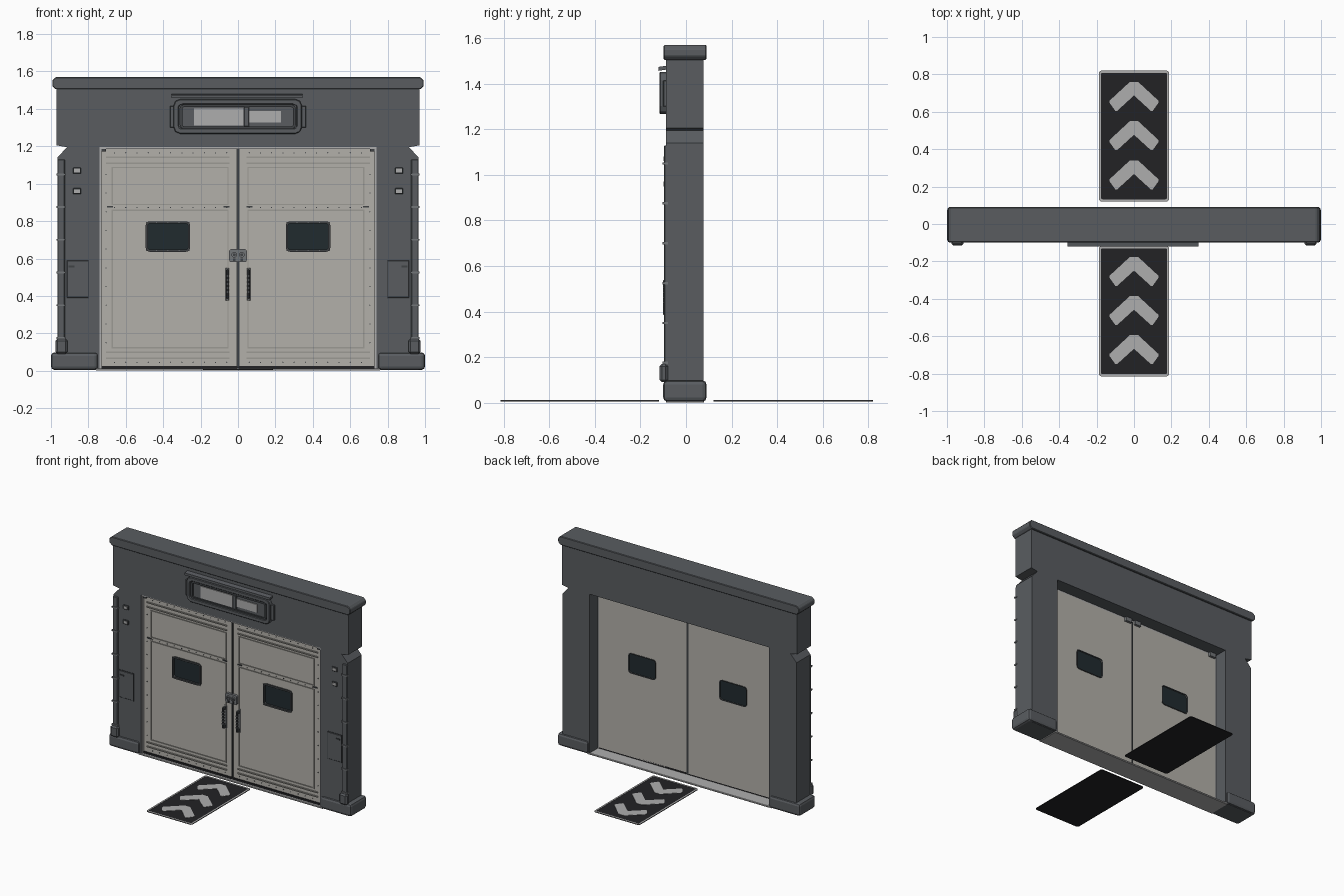
import bpy, bmesh
from math import pi, cos, sin, radians
from mathutils import Matrix, Vector

if "Cube" in bpy.data.objects:
    bpy.data.objects.remove(bpy.data.objects["Cube"])


def mat(name, r, g, b):
    m = bpy.data.materials.new(name)
    m.diffuse_color = (r, g, b, 1)
    m.use_nodes = True
    m.node_tree.nodes["Principled BSDF"].inputs["Base Color"].default_value = m.diffuse_color
    return m


FRAME = mat("frame_grey", .10, .108, .118)
TRIM = mat("dark_trim", .05, .055, .06)
DOOR = mat("door_paint", .45, .435, .40)
LINE = mat("door_moulding", .33, .32, .295)
GLASS = mat("glass", .015, .024, .028)
BLACK = mat("rubber", .016, .016, .018)
LIGHT = mat("light_grey", .42, .42, .42)
STEEL = mat("steel", .17, .18, .19)


def finish(ob, m, bevel=0, seg=1):
    ob.data.materials.clear()
    ob.data.materials.append(m)
    if bevel:
        b = ob.modifiers.new("bevel", 'BEVEL')
        b.width, b.segments, b.limit_method = bevel, seg, 'ANGLE'
        b.angle_limit = radians(40)
    return ob


def box(name, x0, x1, y0, y1, z0, z1, m, bevel=0, seg=1):
    me = bpy.data.meshes.new(name)
    bm = bmesh.new()
    bmesh.ops.create_cube(bm, size=1)
    for v in bm.verts:
        v.co = Vector(((x0 + x1) / 2 + v.co.x * (x1 - x0), (y0 + y1) / 2 + v.co.y * (y1 - y0),
                       (z0 + z1) / 2 + v.co.z * (z1 - z0)))
    bm.to_mesh(me)
    bm.free()
    ob = bpy.data.objects.new(name, me)
    bpy.context.collection.objects.link(ob)
    return finish(ob, m, bevel, seg)


def prism(name, loops, a, b, m, bevel=0, flat=False):
    """Extrude 2D loops (inner loops become holes) along y from a to b, or along z if flat."""
    cu = bpy.data.curves.new(name, 'CURVE')
    cu.dimensions, cu.fill_mode, cu.extrude = '2D', 'BOTH', (b - a) / 2
    for loop in loops:
        sp = cu.splines.new('POLY')
        sp.points.add(len(loop) - 1)
        for p, c in zip(sp.points, loop):
            p.co = (c[0], c[1], 0, 1)
        sp.use_cyclic_u = True
    tmp = bpy.data.objects.new(name + "_curve", cu)
    bpy.context.collection.objects.link(tmp)
    me = bpy.data.meshes.new_from_object(tmp.evaluated_get(bpy.context.evaluated_depsgraph_get()))
    bpy.data.objects.remove(tmp)
    mid = (a + b) / 2
    me.transform(Matrix.Translation((0, 0, mid)) if flat else
                 Matrix.Translation((0, mid, 0)) @ Matrix.Rotation(pi / 2, 4, 'X'))
    bm = bmesh.new()
    bm.from_mesh(me)
    bmesh.ops.remove_doubles(bm, verts=bm.verts, dist=1e-5)
    bmesh.ops.recalc_face_normals(bm, faces=bm.faces)
    for f in bm.faces:
        f.smooth = False
    bm.to_mesh(me)
    bm.free()
    ob = bpy.data.objects.new(name, me)
    bpy.context.collection.objects.link(ob)
    return finish(ob, m, bevel)


def rrect(x0, x1, z0, z1, r=0.0, n=3):
    if x1 < x0:
        x0, x1 = x1, x0
    if not r:
        return [(x0, z0), (x1, z0), (x1, z1), (x0, z1)]
    pts = []
    for i, (cx, cz) in enumerate([(x1 - r, z1 - r), (x0 + r, z1 - r), (x0 + r, z0 + r), (x1 - r, z0 + r)]):
        for k in range(n + 1):
            t = (i + k / n) * pi / 2
            pts.append((cx + r * cos(t), cz + r * sin(t)))
    return pts


def ring(x0, x1, z0, z1, w, r=0.0, n=3):
    """Outer and inner loop of a rectangular rim of width w."""
    s = -1 if x1 < x0 else 1
    return [rrect(x0, x1, z0, z1, r, n), rrect(x0 + s * w, x1 - s * w, z0 + w, z1 - w, max(r - w, r * .5), n)]


def studs(name, points, r, y0, y1, m, sides=8):
    bm = bmesh.new()
    for x, z in points:
        mtx = Matrix.Translation((x, (y0 + y1) / 2, z)) @ Matrix.Rotation(pi / 2, 4, 'X')
        bmesh.ops.create_cone(bm, cap_ends=True, segments=sides, radius1=r, radius2=r,
                              depth=y1 - y0, matrix=mtx)
    me = bpy.data.meshes.new(name)
    bm.to_mesh(me)
    bm.free()
    ob = bpy.data.objects.new(name, me)
    bpy.context.collection.objects.link(ob)
    return finish(ob, m)


# Door surround: header and both jambs, with a notch under the header
half = [(.74, .005), (.965, .005), (.965, 1.14), (.915, 1.195), (.97, 1.205), (.97, 1.51)]
portal = half + [(-x, z) for x, z in reversed(half)] + [(-.74, 1.195), (.74, 1.195)]
prism("door_surround", [portal], -.087, .077, FRAME)
prism("top_cap", [rrect(-.993, .993, 1.505, 1.57, .018, 1)], -.098, .09, FRAME, .004)
box("threshold", -.76, .76, -.088, .078, 0, .012, LIGHT, .002)

# Pale trim around the opening
prism("opening_trim", [[(-.74, .012), (-.74, 1.195), (.74, 1.195), (.74, .012),
                        (.73, .012), (.73, 1.185), (-.73, 1.185), (-.73, .012)]], -.08, -.02, LIGHT)

for s, side in ((-1, "left"), (1, "right")):
    def sbox(name, x0, x1, *rest):
        a, b = sorted((s * x0, s * x1))
        return box(f"{side}_{name}", a, b, *rest)

    # Jamb parts: foot, guard rail with clips, marker lights, access panel
    sbox("foot", .748, 1.0, -.1, .09, .005, .098, FRAME, .018, 2)
    sbox("guard_foot", .912, .975, -.116, -.08, .09, .17, FRAME, .01)
    sbox("guard_rail", .925, .966, -.097, -.08, .15, 1.13, FRAME, .004)
    for k in range(6):
        z = .175 * (k + 1)
        sbox("guard_clip", .921, .97, -.103, -.08, z - .005, z + .005, STEEL)
    for z in (.96, 1.07):
        sbox("marker_bezel", .839, .883, -.094, -.08, z - .016, z + .016, TRIM, .003)
        sbox("marker_light", .845, .877, -.098, -.08, z - .01, z + .01, LIGHT)
    sbox("access_panel", .80, .915, -.092, -.08, .39, .59, FRAME, .003)
    prism(f"{side}_access_panel_rim", ring(s * .797, s * .918, .387, .593, .005), -.09, -.08, TRIM)
    sbox("panel_catch", .875, .905, -.097, -.09, .553, .562, TRIM)

    # Door leaf with window opening
    win = rrect(s * .265, s * .485, .645, .79, .018)
    prism(f"{side}_door", [rrect(s * .004, s * .73, .02, 1.185), win], -.064, -.02, DOOR)
    prism(f"{side}_window", [win], -.056, -.028, GLASS)
    prism(f"{side}_window_frame", ring(s * .256, s * .494, .636, .799, .012, .022), -.074, -.06, TRIM)
    prism(f"{side}_window_seal", ring(s * .262, s * .488, .642, .793, .006, .02), -.022, -.016, TRIM)
    studs(f"{side}_window_bolts", [(s * x, z) for x in (.262, .315, .375, .435, .488) for z in (.642, .793)],
          .003, -.077, -.072, STEEL, 6)

    # Panel mouldings, ribs and rivets
    for z0, z1, tag in ((.12, .862, "lower"), (.885, 1.09, "upper")):
        prism(f"{side}_{tag}_moulding", ring(s * .05, s * .675, z0, z1, .007), -.069, -.062, LINE)
    for z in (.068, .1, 1.108, 1.142):
        sbox("door_rib", .045, .705, -.072, -.062, z - .004, z + .004, LINE)
    sbox("kick_strip", .004, .73, -.072, -.02, .013, .026, BLACK)
    rivets = [(s * (.06 + .06 * i), z) for i in range(11) for z in (.045, .873, 1.165)]
    rivets += [(s * .705, .15 + .1 * i) for i in range(10)]
    studs(f"{side}_rivets", rivets, .0035, -.067, -.062, TRIM, 6)
    for x in (.062, .685):
        sbox("rail_tab", x - .016, x + .016, -.071, -.06, .874, .882, TRIM)
    sbox("meeting_seal", .001, .007, -.069, -.018, .015, 1.185, TRIM)

    # Corner brackets at the top of the leaf, front and back
    sbox("front_bracket", .705, .73, -.078, -.06, 1.172, 1.185, TRIM)
    for x in (.04, .70):
        sbox("back_bracket", x - .025, x + .025, -.022, -.002, 1.165, 1.195, STEEL)

    # Pull handle: bar on two mounts with grip rings
    sbox("handle_plate", .047, .067, -.069, -.06, .375, .55, STEEL, .003)
    sbox("handle_bar", .051, .063, -.1, -.088, .385, .54, TRIM, .003)
    for z in (.395, .53):
        sbox("handle_mount", .05, .064, -.092, -.062, z - .009, z + .009, TRIM)
    for k in range(5):
        z = .42 + k * .0215
        sbox("handle_ring", .049, .065, -.102, -.086, z - .003, z + .003, STEEL)

# Central latch with two lock cylinders
prism("latch_plate", [rrect(-.047, .047, .58, .65, .012)], -.083, -.06, STEEL)
studs("lock_cylinders", [(-.02, .62), (.02, .62)], .015, -.093, -.08, STEEL, 16)
studs("lock_cores", [(-.02, .62), (.02, .62)], .008, -.096, -.09, TRIM, 12)
for s in (-1, 1):
    box("latch_tab", s * .02 - .006, s * .02 + .006, -.09, -.08, .586, .6, TRIM)

# Lit indicator box on the header
prism("indicator_housing", ring(-.345, .342, 1.267, 1.452, .028, .035, 2), -.116, -.08, FRAME, .004)
prism("indicator_inner_rim", ring(-.312, .309, 1.292, 1.424, .014, .022, 2), -.111, -.08, TRIM)
box("indicator_back", -.33, .33, -.1, -.08, 1.28, 1.44, FRAME)
box("large_lit_panel", -.235, .03, -.106, -.09, 1.312, 1.402, LIGHT)
box("small_lit_panel", .06, .23, -.106, -.09, 1.328, 1.388, LIGHT)
box("indicator_divider", .032, .06, -.111, -.09, 1.306, 1.41, FRAME, .003)
for s in (-1, 1):
    box("indicator_bracket", s * .35 - .014, s * .35 + .014, -.1, -.08, 1.3, 1.416, FRAME, .003)
hood = box("indicator_hood", -.356, .346, -.12, -.082, 1.463, 1.48, FRAME)
for v in hood.data.vertices:
    if v.co.y < -.1:
        v.co.z -= .006

# Floor mats on both sides, with border and chevrons
arm = [(.022, 0), (.13, -.1), (.13, -.113), (.1, -.155), (.09, -.155), (0, -.073)]
chevron = arm + [(-x, y) for x, y in reversed(arm[:-1])]
for tag, y0, y1, tips in (("front", -.815, -.118, (-.176, -.385, -.594)),
                          ("back", .12, .82, (.76, .55, .34))):
    prism(f"{tag}_mat", [rrect(-.188, .188, y0, y1, .015)], .005, .0095, BLACK, 0, True)
    prism(f"{tag}_mat_border", ring(-.188, .188, y0, y1, .012, .015), .0095, .011, LIGHT, 0, True)
    for i, t in enumerate(tips):
        prism(f"{tag}_chevron_{i + 1}", [[(x, y + t) for x, y in chevron]], .0095, .0115, LIGHT, 0, True)
